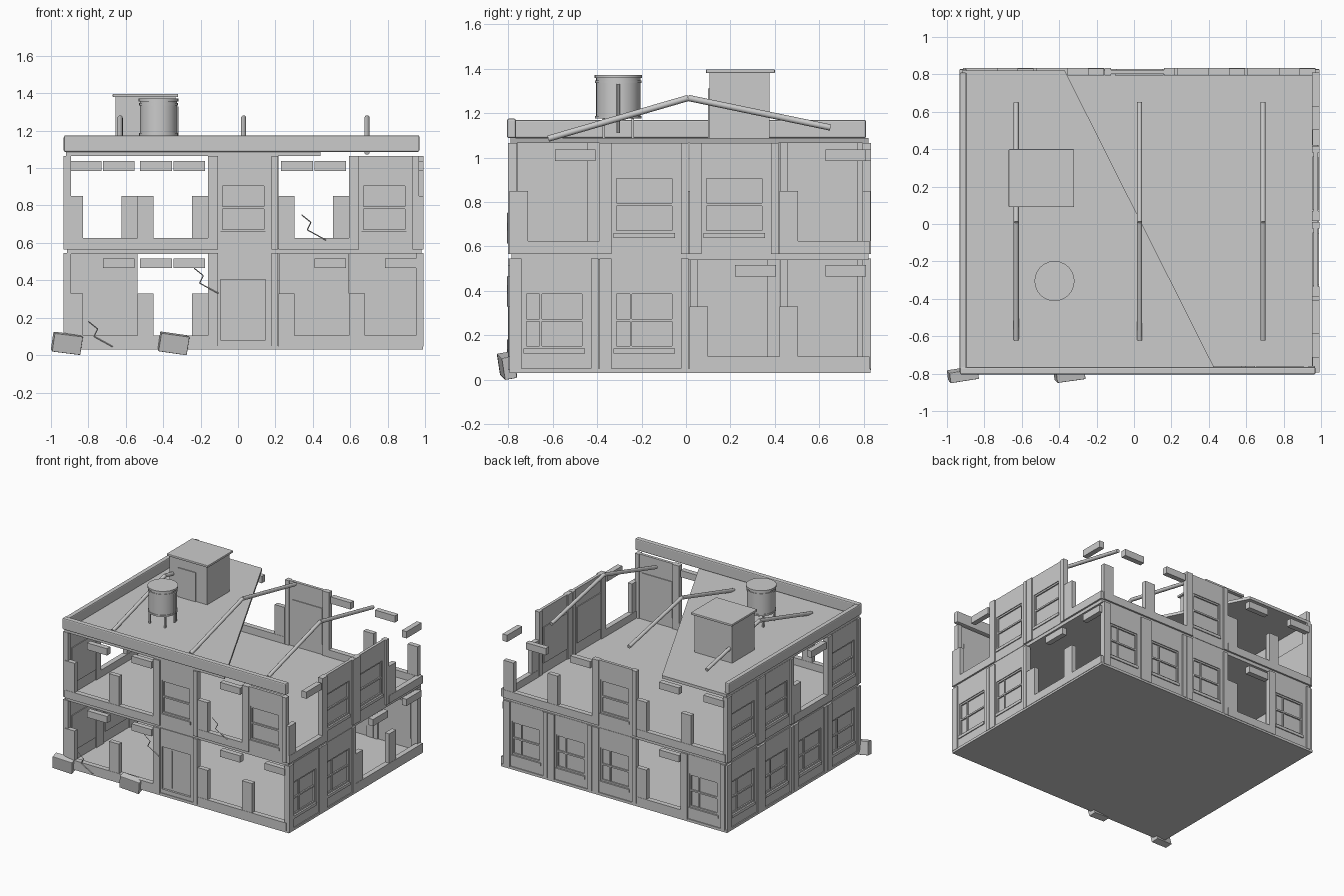
import bpy, bmesh, math
from mathutils import Vector, Matrix

cube = bpy.data.objects.get("Cube")
if cube:
    bpy.data.objects.remove(cube)

GREY = (0.6, 0.6, 0.6, 1)
concrete = bpy.data.materials.new("grey_concrete")
concrete.use_nodes = True
concrete.diffuse_color = GREY
concrete.node_tree.nodes["Principled BSDF"].inputs["Base Color"].default_value = GREY


def finish(name, bm, bevel=0):
    bmesh.ops.recalc_face_normals(bm, faces=bm.faces)
    mesh = bpy.data.meshes.new(name)
    bm.to_mesh(mesh)
    bm.free()
    mesh.materials.append(concrete)
    ob = bpy.data.objects.new(name, mesh)
    bpy.context.collection.objects.link(ob)
    if bevel:
        mod = ob.modifiers.new("worn_edges", "BEVEL")
        mod.width = bevel
        mod.segments = 2
    return ob


def add_box(bm, lo, hi, matrix=Matrix()):
    lo, hi = Vector(lo), Vector(hi)
    size = Matrix.Diagonal([abs(v) for v in hi - lo]).to_4x4()
    bmesh.ops.create_cube(bm, size=1, matrix=matrix @ Matrix.Translation((lo + hi) / 2) @ size)


def box(name, lo, hi, bevel=0):
    bm = bmesh.new()
    add_box(bm, lo, hi)
    return finish(name, bm, bevel)


def add_rod(bm, a, b, radius, sides=12):
    a, b = Vector(a), Vector(b)
    turn = (b - a).to_track_quat("Z", "Y").to_matrix().to_4x4()
    bmesh.ops.create_cone(bm, cap_ends=True, segments=sides, radius1=radius, radius2=radius,
                          depth=(b - a).length, matrix=Matrix.Translation((a + b) / 2) @ turn)


def shade(ob):
    bpy.ops.object.select_all(action="DESELECT")
    ob.select_set(True)
    bpy.context.view_layer.objects.active = ob
    bpy.ops.object.shade_smooth_by_angle(angle=math.radians(35))


# Floor slabs
box("ground_slab", (-0.93, -0.795, 0.03), (0.99, 0.83, 0.05))
box("upper_slab", (-0.915, -0.785, 0.54), (0.98, 0.82, 0.57))

# Broken roof slab, cut on the diagonal
bm = bmesh.new()
outline = [(-0.92, -0.79), (0.44, -0.79), (-0.37, 0.82), (-0.92, 0.82)]
roof = bm.faces.new([bm.verts.new((x, y, 1.065)) for x, y in outline])
lift = bmesh.ops.extrude_face_region(bm, geom=[roof])["geom"]
bmesh.ops.translate(bm, vec=(0, 0, 0.022), verts=[v for v in lift if isinstance(v, bmesh.types.BMVert)])
finish("broken_roof", bm)

# Parapets
box("front_parapet", (-0.93, -0.805, 1.087), (0.97, -0.765, 1.175), 0.008)
box("left_parapet", (-0.932, -0.8, 1.087), (-0.895, 0.81, 1.17), 0.008)

# Wall sides: start corner, angle of the wall run, bay width, plan per storey
# W window, B broken, D door; bays run left to right seen from outside
SIDES = {
    "front": ((-0.915, -0.8), 0, 0.377, ("BBDBB", "BBWBW")),
    "right": ((0.993, -0.795), 90, 0.405, ("WWBB", "BWWB")),
    "back": ((0.97, 0.833), 180, 0.377, ("WWWBW", "BBWBB")),
    "left": ((-0.932, 0.825), 270, 0.405, ("WWWW", "WWBW")),
}
THICK = 0.04


def broken_bay(part, w):
    part(0, w, 0, 0.06, 0, THICK)                        # sill
    part(0, 0.085, 0.055, 0.285, 0.002, THICK - 0.002)   # standing stump
    part(w * 0.51, w * 0.96, 0.42, 0.472, 0, THICK)      # hanging lintel


def closed_bay(part, w, door, ground):
    l, r = 0.055, w - 0.038
    part(0, l, 0, 0.5, 0, THICK)                         # pilasters
    part(r, w - 0.003, 0, 0.5, 0, THICK)
    a, b = l + 0.012, r - 0.03
    lo, hi = (0.035, 0.36) if door else (0.095, 0.352)
    part(l, a, 0, 0.5, 0.01, 0.032)                      # wall around the opening
    part(b, r, 0, 0.5, 0.01, 0.032)
    part(a, b, hi, 0.5, 0.01, 0.032)
    part(a, b, 0, lo, 0.01, 0.032)
    part(a - 0.008, b + 0.008, lo - 0.01, hi + 0.01, 0.026, 0.038)   # pane or door leaf
    if door:
        mid = a + 0.075
        part(mid, mid + 0.006, lo + 0.02, hi - 0.02, 0.02, 0.027)
        return
    part(a - 0.004, b + 0.004, lo - 0.022, lo, 0.003, 0.02)          # window ledge
    half = (lo + hi) / 2
    for z in (lo, half - 0.006, hi - 0.012):                        # sash rails
        part(a, b, z, z + 0.012, 0.016, 0.027)
    for u in (a, b - 0.01):
        part(u, u + 0.01, lo, hi, 0.016, 0.027)
    if ground:
        part(a + 0.07, a + 0.08, lo, hi, 0.018, 0.027)


for side, (corner, angle, width, storeys) in SIDES.items():
    place = Matrix.Translation((*corner, 0)) @ Matrix.Rotation(math.radians(angle), 4, "Z")
    for storey, plan in enumerate(storeys):
        base = (0.045, 0.565)[storey]
        for i, kind in enumerate(plan):
            bm = bmesh.new()

            def part(u0, u1, z0, z1, d0, d1):
                add_box(bm, (i * width + u0, d0, base + z0), (i * width + u1, d1, base + z1), place)

            if kind == "B":
                broken_bay(part, width)
            else:
                closed_bay(part, width, kind == "D", storey == 0)
            label = {"B": "broken_bay", "W": "window_bay", "D": "door_bay"}[kind]
            finish(f"{side}_{('ground', 'upper')[storey]}_{label}_{i + 1}", bm)

# Bent roof beams
for i, x in enumerate((-0.63, 0.03, 0.69)):
    bm = bmesh.new()
    ridge = (x, 0.01, 1.268)
    add_rod(bm, (x, -0.62, 1.085), ridge, 0.014)
    add_rod(bm, ridge, (x, 0.65, 1.135), 0.014)
    shade(finish(f"roof_beam_{i + 1}", bm))

# Stair hut
box("stair_hut", (-0.655, 0.105, 1.08), (-0.335, 0.375, 1.38))
box("stair_hut_cap", (-0.67, 0.09, 1.38), (-0.32, 0.4, 1.397), 0.004)
box("stair_hut_door", (-0.58, 0.098, 1.085), (-0.43, 0.106, 1.31))

# Water tank with bands, lid, legs and pipe
cx, cy = -0.425, -0.305
bm = bmesh.new()
for z0, z1, r in ((1.175, 1.36, 0.1), (1.175, 1.187, 0.104), (1.335, 1.347, 0.104), (1.357, 1.372, 0.107)):
    add_rod(bm, (cx, cy, z0), (cx, cy, z1), r, 24)
shade(finish("water_tank", bm))
bm = bmesh.new()
for sx in (-1, 1):
    for sy in (-1, 1):
        x, y = cx + sx * 0.065, cy + sy * 0.065
        add_box(bm, (x - 0.006, y - 0.006, 1.08), (x + 0.006, y + 0.006, 1.18))
finish("tank_legs", bm)
bm = bmesh.new()
add_rod(bm, (cx + 0.1, cy, 1.11), (cx + 0.1, cy, 1.33), 0.008, 8)
finish("tank_pipe", bm)

# Fallen rubble blocks
for i, (x, tilt, yaw) in enumerate(((-0.915, 7, 9), (-0.345, 8, 8))):
    block = box(f"rubble_{i + 1}", (-0.077, -0.028, -0.05), (0.077, 0.028, 0.05), 0.004)
    block.location = (x, -0.805, 0.063)
    block.rotation_euler = [math.radians(a) for a in (10, tilt, yaw)]

# Jagged wall cracks
crack = [(0, 0), (0.05, -0.04), (0.03, -0.08), (0.13, -0.135)]
for i, (x, z) in enumerate(((-0.8, 0.18), (-0.235, 0.465), (0.34, 0.75))):
    bm = bmesh.new()
    for (x0, z0), (x1, z1) in zip(crack, crack[1:]):
        add_rod(bm, (x + x0, -0.802, z + z0), (x + x1, -0.802, z + z1), 0.003, 4)
    finish(f"wall_crack_{i + 1}", bm)
